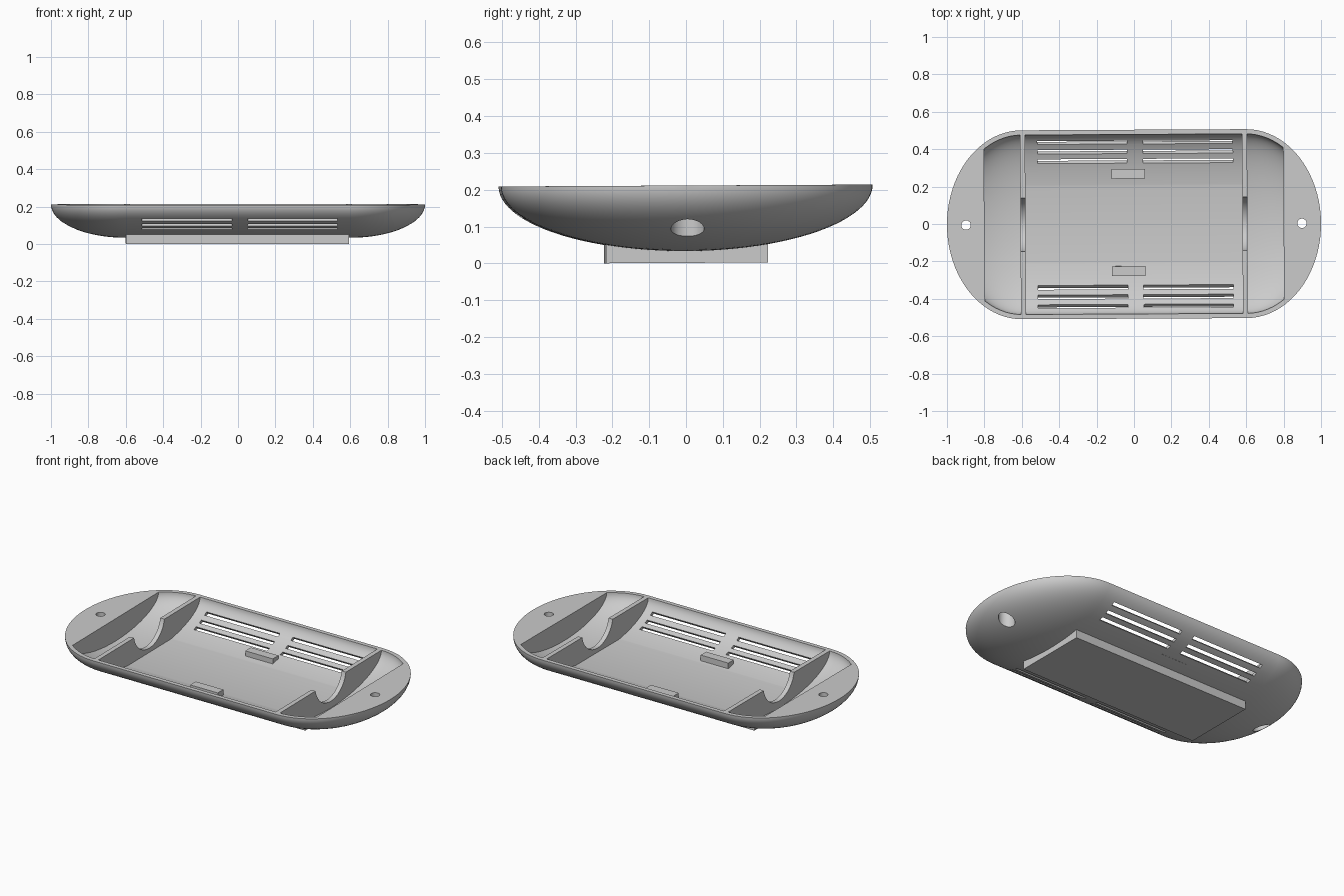
import bpy, bmesh
from math import sin, cos, pi, radians, sqrt
from mathutils import Matrix, Vector

if "Cube" in bpy.data.objects:
    bpy.data.objects.remove(bpy.data.objects["Cube"], do_unlink=True)

RIM = 0.21          # height of the flat deck
MID = 0.6           # half length of the straight middle

grey = bpy.data.materials.new("plastic_grey")
grey.use_nodes = True
grey.diffuse_color = (0.6, 0.6, 0.6, 1)
grey.node_tree.nodes["Principled BSDF"].inputs["Base Color"].default_value = (0.6, 0.6, 0.6, 1)


def make(name, bm):
    bmesh.ops.recalc_face_normals(bm, faces=bm.faces)
    mesh = bpy.data.meshes.new(name)
    bm.to_mesh(mesh)
    bm.free()
    mesh.materials.append(grey)
    ob = bpy.data.objects.new(name, mesh)
    bpy.context.collection.objects.link(ob)
    return ob


def box(name, lo, hi, angle=0.0):
    """Box between two corners, turned about its own x axis."""
    lo, hi = Vector(lo), Vector(hi)
    bm = bmesh.new()
    bmesh.ops.create_cube(bm, size=1, matrix=Matrix.Translation((lo + hi) / 2)
                          @ Matrix.Rotation(angle, 4, 'X') @ Matrix.Diagonal((*(hi - lo), 1)))
    return make(name, bm)


def cylinder(name, centre, radius, length, axis=None):
    bm = bmesh.new()
    turn = Matrix.Rotation(pi / 2, 4, axis) if axis else Matrix()
    bmesh.ops.create_cone(bm, cap_ends=True, segments=40, radius1=radius, radius2=radius,
                          depth=length, matrix=Matrix.Translation(centre) @ turn)
    return make(name, bm)


def hull(name, end, width, depth, lip=0.0, clips=()):
    """Half-ellipse trough with quarter-ellipsoid ends; clips keep one side of planes."""
    n, m = 20, 48
    half = [(MID + end * sin(i / n * pi / 2), cos(i / n * pi / 2)) for i in range(n + 1)]
    stations = [(-x, s) for x, s in reversed(half)] + half
    bm = bmesh.new()
    rings = []
    for x, s in stations:
        pts = [(width * s * cos(pi * j / m), RIM - depth * s * sin(pi * j / m)) for j in range(m + 1)]
        if lip:
            pts = [(width * s, RIM + lip)] + pts + [(-width * s, RIM + lip)]
        rings.append([bm.verts.new((x, y, z)) for y, z in pts])
    for a, b in zip(rings, rings[1:]):
        for j in range(len(a)):
            k = (j + 1) % len(a)
            bm.faces.new((a[j], a[k], b[k], b[j]))
    bmesh.ops.remove_doubles(bm, verts=bm.verts, dist=1e-5)
    for point, normal in clips:
        cut = bmesh.ops.bisect_plane(bm, geom=bm.verts[:] + bm.edges[:] + bm.faces[:],
                                     plane_co=point, plane_no=normal, clear_inner=True)
        edges = [e for e in cut["geom_cut"] if isinstance(e, bmesh.types.BMEdge)]
        bmesh.ops.holes_fill(bm, edges=edges, sides=0)
    return make(name, bm)


def subtract(target, cutter):
    mod = target.modifiers.new("cut", 'BOOLEAN')
    mod.operation = 'DIFFERENCE'
    mod.solver = 'EXACT'
    mod.object = cutter
    bpy.context.view_layer.objects.active = target
    bpy.ops.object.modifier_apply(modifier=mod.name)
    bpy.data.objects.remove(cutter, do_unlink=True)


# Outer body
OUT_W, OUT_D = 0.505, 0.178
shell = hull("shell", 0.4, OUT_W, OUT_D)

# Main tray with a flat floor, and a pocket at each end
inner = dict(end=0.375, width=0.48, depth=0.157, lip=0.05)
cutters = [hull("tray_cutter", **inner, clips=[((-0.58, 0, 0), (1, 0, 0)),
                                              ((0.58, 0, 0), (-1, 0, 0)),
                                              ((0, 0, 0.068), (0, 0, 1))])]
for s in (-1, 1):
    cutters.append(hull("pocket_cutter", **inner, clips=[((s * 0.607, 0, 0), (s, 0, 0)),
                                                        ((s * 0.8, 0, 0), (-s, 0, 0))]))
    # Rounded notch in each divider
    cutters.append(cylinder("notch_cutter", (s * 0.594, 0, RIM + 0.03), 0.147, 0.1, 'Y'))
    # Screw hole with a wider bore from underneath
    cutters.append(cylinder("screw_cutter", (s * 0.898, 0, 0.15), 0.025, 0.4))
    cutters.append(cylinder("bore_cutter", (s * 0.898, 0, 0.07), 0.045, 0.2))
    # Vent slots through the sloping side walls
    for y in (0.345, 0.395, 0.445):
        z = RIM - (OUT_D - 0.01) * sqrt(1 - (y / (OUT_W - 0.012)) ** 2)
        for x0, x1 in ((-0.515, -0.035), (0.05, 0.53)):
            cutters.append(box("slot_cutter", (x0, s * y - 0.05, z - 0.011),
                               (x1, s * y + 0.05, z + 0.011), -s * radians(48)))
for cutter in cutters:
    subtract(shell, cutter)

# Base plate under the body and two clip tabs inside
parts = [shell, box("base_plate", (-0.6, -0.22, 0), (0.592, 0.22, 0.06))]
parts.append(box("clip_tab_back", (-0.12, 0.243, 0.065), (0.06, 0.295, 0.105)))
parts.append(box("clip_tab_front", (-0.12, -0.277, 0.065), (0.06, -0.225, 0.105)))

# Slight overall lean, then shading
lean = Matrix.Translation((0, 0, 0.0015)) @ Matrix.Rotation(radians(0.3), 4, 'Z') @ Matrix.Rotation(radians(0.3), 4, 'X')
for ob in parts:
    ob.data.transform(lean)
bpy.ops.object.select_all(action='DESELECT')
shell.select_set(True)
bpy.context.view_layer.objects.active = shell
bpy.ops.object.shade_smooth_by_angle(angle=radians(30))
